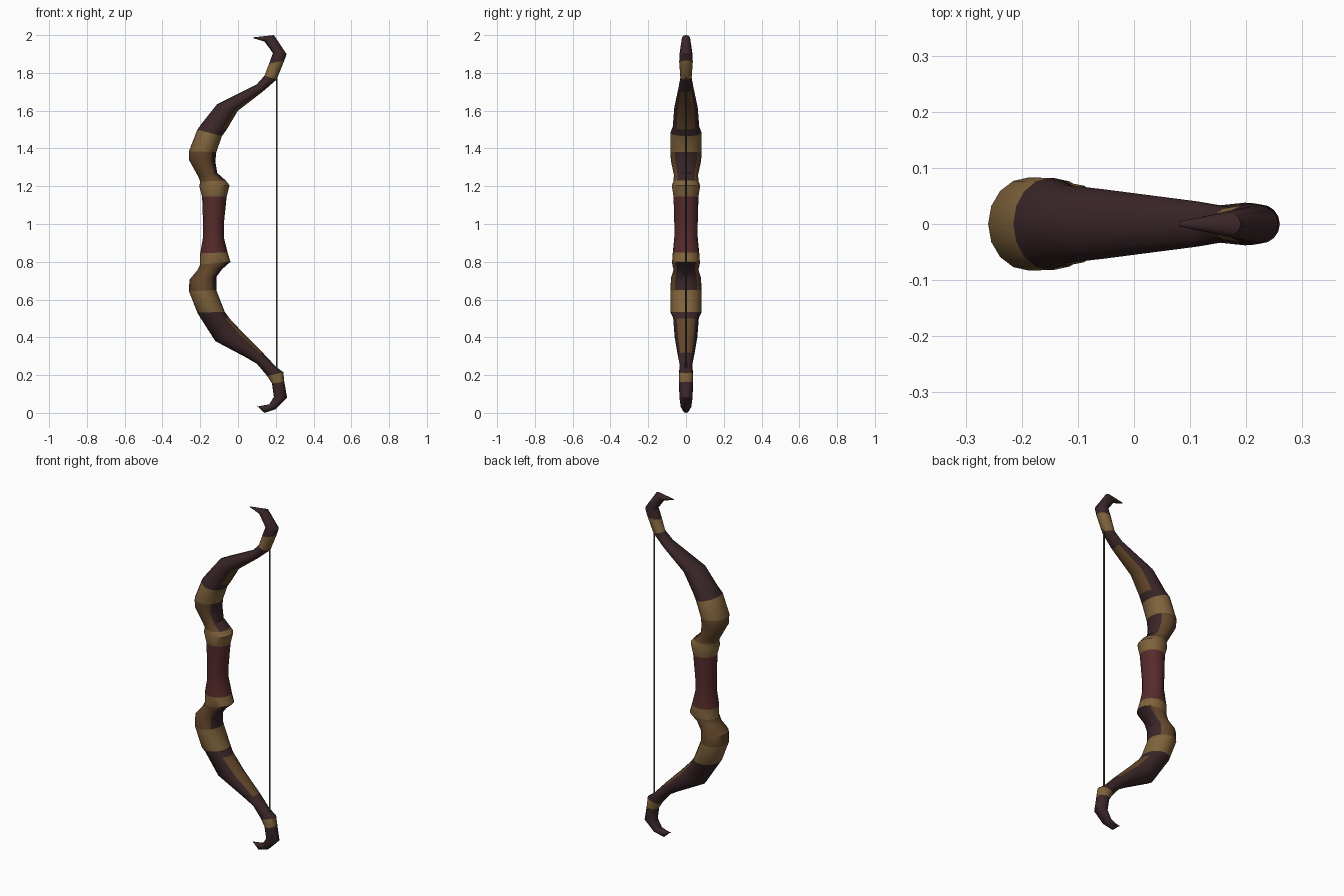
import bpy
import bmesh
from math import cos, sin, tau, radians
from mathutils import Vector

SIDES = 16
PANEL = 0.75   # faces turned this far toward the string take the panel colour

cube = bpy.data.objects.get("Cube")
if cube:
    bpy.data.objects.remove(cube, do_unlink=True)


def make_material(name, colour):
    mat = bpy.data.materials.new(name)
    mat.use_nodes = True
    mat.diffuse_color = (*colour, 1)
    bsdf = mat.node_tree.nodes["Principled BSDF"]
    bsdf.inputs["Base Color"].default_value = (*colour, 1)
    bsdf.inputs["Roughness"].default_value = 0.8
    return mat


MATERIALS = [
    make_material("dark wood", (0.042, 0.019, 0.021)),
    make_material("bronze binding", (0.215, 0.125, 0.045)),
    make_material("brown leather", (0.125, 0.062, 0.024)),
    make_material("red grip leather", (0.095, 0.024, 0.025)),
    make_material("grey cord", (0.045, 0.038, 0.033)),
]
DARK, GOLD, BROWN, RED, CORD = range(len(MATERIALS))


def sweep(name, rows):
    """Loft oval rings; each row is back edge x z, string edge x z, half depth, colour, panel colour."""
    bm = bmesh.new()
    rings = []
    for bx, bz, sx, sz, depth, *_ in rows:
        back, front = Vector((bx, 0, bz)), Vector((sx, 0, sz))
        mid, half = (back + front) / 2, (front - back) / 2
        angles = [tau * i / SIDES for i in range(SIDES)]
        rings.append([bm.verts.new(mid + half * cos(a) + Vector((0, depth * sin(a), 0)))
                      for a in angles])
    for row, low, high in zip(rows, rings, rings[1:]):
        for i in range(SIDES):
            j = (i + 1) % SIDES
            face = bm.faces.new((low[i], low[j], high[j], high[i]))
            facing = cos(tau * (i + 0.5) / SIDES)
            face.material_index = row[6] if facing > PANEL else row[5]
    for ring, row in ((rings[0], rows[0]), (rings[-1], rows[-1])):
        bm.faces.new(ring).material_index = row[5]
    bmesh.ops.recalc_face_normals(bm, faces=bm.faces)
    mesh = bpy.data.meshes.new(name)
    bm.to_mesh(mesh)
    bm.free()
    for mat in MATERIALS:
        mesh.materials.append(mat)
    obj = bpy.data.objects.new(name, mesh)
    bpy.context.collection.objects.link(obj)
    bpy.ops.object.select_all(action="DESELECT")
    obj.select_set(True)
    bpy.context.view_layer.objects.active = obj
    bpy.ops.object.shade_smooth_by_angle(angle=radians(35))
    return obj


# Leather grip
sweep("grip", [
    (-.20, .845, -.055, .85, .07, RED, RED),
    (-.185, .93, -.075, .93, .062, RED, RED),
    (-.185, 1, -.075, 1, .062, RED, RED),
    (-.19, 1.145, -.06, 1.145, .066, RED, RED),
])

# Upper limb, from the grip collar out to the hooked tip
sweep("upper_limb", [
    (-.19, 1.145, -.06, 1.145, .066, GOLD, GOLD),
    (-.205, 1.2, -.045, 1.205, .075, GOLD, GOLD),
    (-.2, 1.225, -.065, 1.23, .066, BROWN, DARK),
    (-.21, 1.25, -.11, 1.27, .064, BROWN, DARK),
    (-.26, 1.34, -.12, 1.33, .08, BROWN, DARK),
    (-.26, 1.385, -.115, 1.38, .083, GOLD, GOLD),
    (-.215, 1.5, -.085, 1.465, .082, DARK, DARK),
    (-.19, 1.535, -.06, 1.5, .07, DARK, BROWN),
    (-.11, 1.635, 0, 1.6, .062, DARK, BROWN),
    (.1, 1.74, .13, 1.7, .04, DARK, DARK),
    (.14, 1.785, .205, 1.765, .03, GOLD, GOLD),
    (.165, 1.85, .245, 1.865, .036, DARK, DARK),
    (.185, 1.905, .257, 1.9, .034, DARK, DARK),
    (.14, 1.966, .19, 2, .022, DARK, DARK),
    (.08, 1.984, .08, 1.988, .004, DARK, DARK),
])

# Lower limb, from the grip collar out to the hooked tip
sweep("lower_limb", [
    (-.2, .845, -.055, .85, .07, GOLD, GOLD),
    (-.2, .785, -.04, .8, .074, BROWN, DARK),
    (-.215, .755, -.085, .76, .066, BROWN, DARK),
    (-.257, .705, -.115, .72, .08, BROWN, DARK),
    (-.26, .645, -.115, .65, .082, GOLD, GOLD),
    (-.215, .53, -.07, .535, .082, DARK, DARK),
    (-.2, .505, -.045, .5, .068, DARK, BROWN),
    (-.12, .38, .03, .42, .06, DARK, BROWN),
    (.04, .295, .13, .32, .044, DARK, DARK),
    (.1, .26, .2, .245, .033, DARK, DARK),
    (.155, .195, .24, .215, .038, GOLD, GOLD),
    (.18, .155, .245, .165, .037, DARK, DARK),
    (.19, .085, .26, .08, .035, DARK, DARK),
    (.165, .045, .2, .02, .028, DARK, DARK),
    (.135, .04, .14, 0, .018, DARK, DARK),
    (.1, .033, .1, .037, .004, DARK, DARK),
])

# Bowstring stretched between the two bindings
sweep("bowstring", [
    (.2, .23, .21, .23, .005, CORD, CORD),
    (.2, 1.79, .21, 1.79, .005, CORD, CORD),
])
